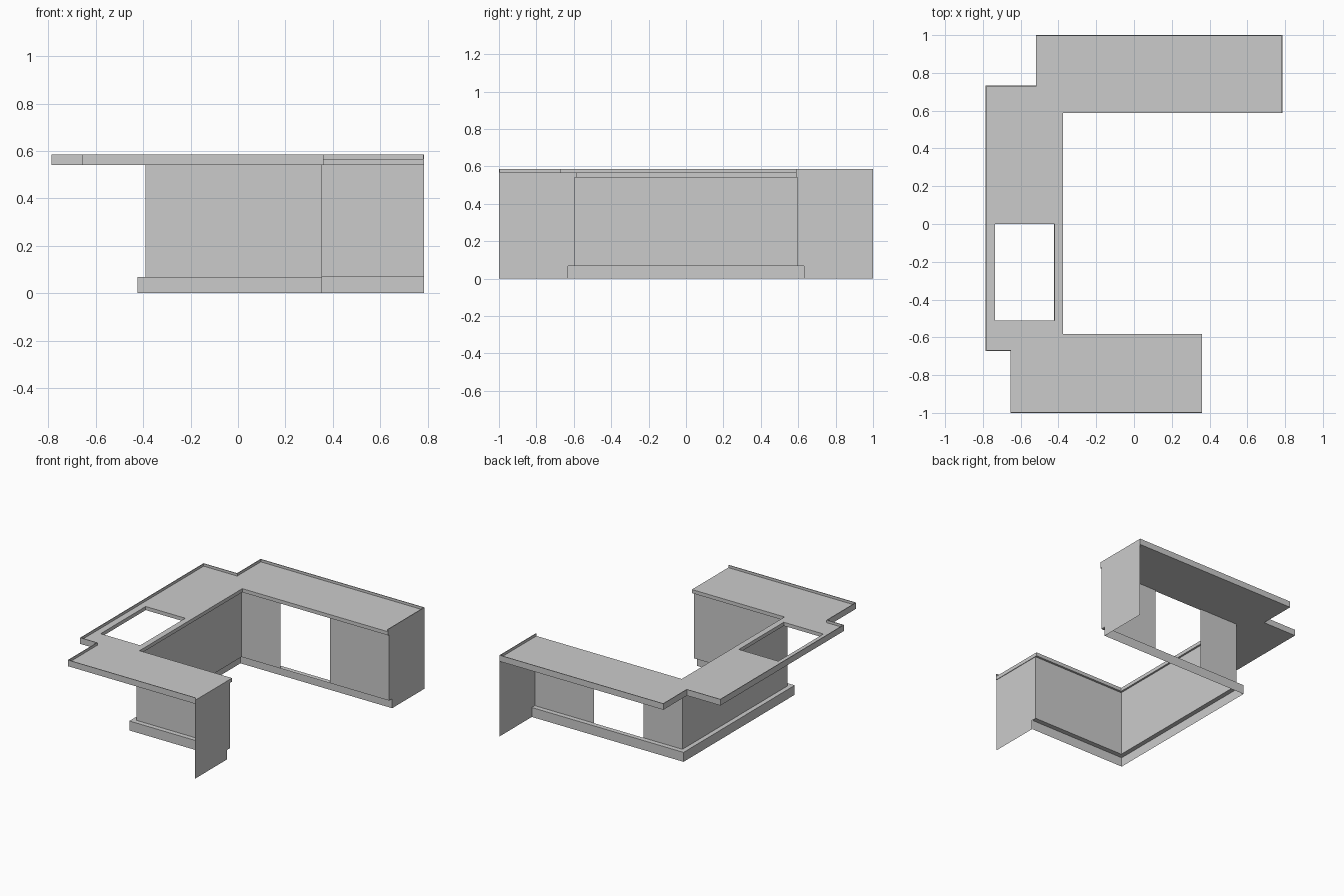
import bpy, bmesh

if "Cube" in bpy.data.objects:
    bpy.data.objects.remove(bpy.data.objects["Cube"])

TOP, SURF, UNDER, KICK = 0.585, 0.567, 0.541, 0.068


def finish(name, bm):
    mesh = bpy.data.meshes.new(name)
    bm.to_mesh(mesh)
    bm.free()
    ob = bpy.data.objects.new(name, mesh)
    bpy.context.collection.objects.link(ob)
    return ob


def wall(name, path, z0, z1):
    """Thin upright sheet following a path of (x, y) points."""
    bm = bmesh.new()
    lo = [bm.verts.new((x, y, z0)) for x, y in path]
    hi = [bm.verts.new((x, y, z1)) for x, y in path]
    for i in range(len(path) - 1):
        bm.faces.new((lo[i], lo[i + 1], hi[i + 1], hi[i]))
    return finish(name, bm)


def slab(name, loops, z0, z1):
    """Flat plate with holes: first loop is the outline."""
    bm = bmesh.new()
    for loop in loops:
        vs = [bm.verts.new((x, y, z0)) for x, y in loop]
        for i, v in enumerate(vs):
            bm.edges.new((v, vs[(i + 1) % len(vs)]))
    bmesh.ops.triangle_fill(bm, edges=bm.edges[:], use_beauty=True)
    ext = bmesh.ops.extrude_face_region(bm, geom=bm.faces[:], use_keep_orig=True)
    for g in ext["geom"]:
        if isinstance(g, bmesh.types.BMVert):
            g.co.z = z1
    bmesh.ops.recalc_face_normals(bm, faces=bm.faces[:])
    return finish(name, bm)


def end_panel(name, x, s, y_out, top):
    """Side sheet with a toe notch; s is the side of the arm in y."""
    bm = bmesh.new()
    pts = [(y_out, 0), (0.632, 0), (0.632, KICK), (0.597, KICK), (0.597, top), (y_out, top)]
    bm.faces.new([bm.verts.new((x, s * y, z)) for y, z in pts])
    return finish(name, bm)


# Countertop with sink cutout
outer = [(0.36, -1), (-0.655, -1), (-0.655, -0.672), (-0.787, -0.672),
         (-0.787, 0.732), (-0.52, 0.732), (-0.52, 1), (0.785, 1), (0.785, 0.587)]
inner = [(-0.377, 0.587), (-0.377, -0.582), (0.36, -0.582)]
sink = [(-0.735, -0.512), (-0.42, -0.512), (-0.42, 0), (-0.735, 0)]
slab("countertop", [outer + inner, sink], UNDER, SURF)

# Raised lip around the outer edges
lip = wall("counter_lip", outer, SURF, TOP)
sol = lip.modifiers.new("thickness", "SOLIDIFY")
sol.thickness, sol.offset, sol.use_even_offset = 0.005, 1, True

# Cabinet fronts, with an appliance gap in the back arm
wall("cabinet_front", [(0.355, -0.597), (-0.39, -0.597), (-0.39, 0.597), (-0.08, 0.597)],
     KICK, UNDER)
wall("cabinet_front_end", [(0.315, 0.597), (0.785, 0.597)], KICK, UNDER)

# Recessed toe kick and the ledge above it
kick = [(0.355, -0.632), (-0.423, -0.632), (-0.423, 0.632), (0.785, 0.632)]
face = [(0.355, -0.597), (-0.39, -0.597), (-0.39, 0.597), (0.785, 0.597)]
wall("toe_kick", kick, 0, KICK)
bm = bmesh.new()
a = [bm.verts.new((x, y, KICK)) for x, y in kick]
b = [bm.verts.new((x, y, KICK)) for x, y in face]
for i in range(3):
    bm.faces.new((a[i], b[i], b[i + 1], a[i + 1]))
finish("toe_ledge", bm)

# End panels
end_panel("front_end_panel", 0.356, -1, 1, UNDER)
end_panel("back_end_panel", 0.785, 1, 1, UNDER)
